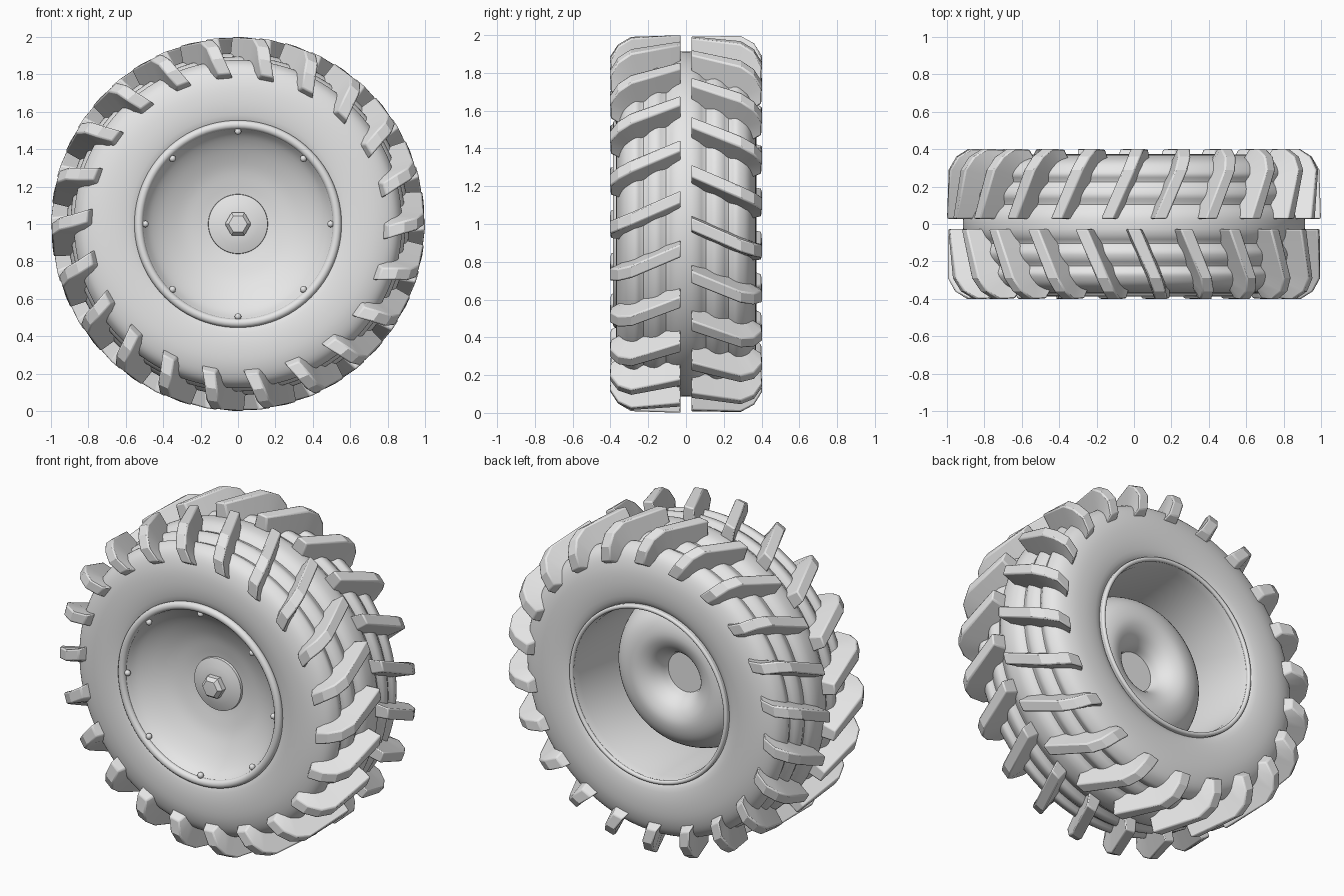
import bpy, bmesh, math

if "Cube" in bpy.data.objects:
    bpy.data.objects.remove(bpy.data.objects["Cube"])

grey = bpy.data.materials.new("plain_grey")
grey.diffuse_color = (0.8, 0.8, 0.8, 1)
grey.use_nodes = True
grey.node_tree.nodes["Principled BSDF"].inputs["Base Color"].default_value = grey.diffuse_color


def finish(bm, name, angle=35):
    """Turn a bmesh into a finished object, smooth with sharp creases."""
    bmesh.ops.recalc_face_normals(bm, faces=bm.faces)
    me = bpy.data.meshes.new(name)
    bm.to_mesh(me)
    bm.free()
    me.materials.append(grey)
    for p in me.polygons:
        p.use_smooth = True
    me.set_sharp_from_angle(angle=math.radians(angle))
    ob = bpy.data.objects.new(name, me)
    bpy.context.collection.objects.link(ob)
    return ob


def polar(r, a, y):
    return (r * math.cos(a), y, 1 + r * math.sin(a))


def curve(pts, steps=4):
    """Catmull-Rom smoothing of an open profile."""
    p = [pts[0]] + list(pts) + [pts[-1]]
    out = []
    for i in range(1, len(p) - 2):
        for s in range(steps):
            t = s / steps
            out.append(tuple(0.5 * (2 * b + (c - a) * t + (2 * a - 5 * b + 4 * c - d) * t * t
                                    + (3 * b - a - 3 * c + d) * t ** 3)
                             for a, b, c, d in zip(p[i - 1], p[i], p[i + 1], p[i + 2])))
    return out + [tuple(pts[-1])]


def lathe(name, profile, closed=False, segs=96, angle=35):
    """Spin an (r, y) profile round the wheel axle."""
    bm = bmesh.new()
    rings = []
    for r, y in profile:
        if r < 1e-5:
            rings.append([bm.verts.new((0, y, 1))] * segs)
        else:
            rings.append([bm.verts.new(polar(r, 2 * math.pi * k / segs, y)) for k in range(segs)])
    pairs = list(zip(rings, rings[1:])) + ([(rings[-1], rings[0])] if closed else [])
    for a, b in pairs:
        for k in range(segs):
            n = (k + 1) % segs
            f = list(dict.fromkeys((a[k], a[n], b[n], b[k])))
            if len(f) > 2:
                bm.faces.new(f)
    return finish(bm, name, angle)


def ring(name, major, minor, y):
    circle = [(major + minor * math.cos(t * math.pi / 6), y + minor * math.sin(t * math.pi / 6))
              for t in range(12)]
    return lathe(name, circle, closed=True, angle=60)


# Tyre carcass: rounded sidewalls and a ribbed tread
half = [(0.525, 0.335), (0.56, 0.358), (0.64, 0.37), (0.73, 0.367), (0.80, 0.35), (0.845, 0.325),
        (0.87, 0.29), (0.877, 0.26), (0.862, 0.225), (0.885, 0.19), (0.895, 0.15),
        (0.878, 0.105), (0.90, 0.07), (0.913, 0.03)]
full = half + [(r, -y) for r, y in reversed(half)]
lathe("tyre", curve(full, 3), closed=True, segs=128)

# Tread lugs: (y, top radius, base y, base radius, sweep in degrees)
LUG = [(0.028, 1.0, 0.028, 0.88, 0), (0.29, 0.995, 0.25, 0.85, 6.6), (0.36, 0.957, 0.30, 0.83, 8.2),
       (0.402, 0.89, 0.33, 0.81, 9.3), (0.398, 0.805, 0.345, 0.775, 11.2)]
COUNT = 22


def lugs(name, side, start):
    bm = bmesh.new()
    for k in range(COUNT):
        a0 = math.radians(start + 360 * k / COUNT)
        rows = []
        for y, r, yb, rb, sweep in LUG:
            a = a0 - math.radians(sweep)
            wt, wb = 0.034 / r, 0.046 / rb
            rows.append([bm.verts.new(polar(*c)) for c in
                         ((rb, a - wb, side * yb), (r, a - wt, side * y),
                          (r, a + wt, side * y), (rb, a + wb, side * yb))])
        for p, q in zip(rows, rows[1:]):
            for i in range(4):
                j = (i + 1) % 4
                bm.faces.new((p[i], p[j], q[j], q[i]))
        bm.faces.new(rows[0])
        bm.faces.new(rows[-1])
    ob = finish(bm, name, 20)
    bev = ob.modifiers.new("soft_edges", "BEVEL")
    bev.width = 0.008
    bev.segments = 2
    bev.limit_method = "ANGLE"
    bev.angle_limit = math.radians(40)


lugs("front_lugs", -1, 90)
lugs("rear_lugs", 1, 90 + 180 / COUNT)

# Rim: barrel and rolled lips
lathe("rim_barrel", [(0.51, -0.36), (0.503, -0.32), (0.503, 0.31), (0.518, 0.362),
                     (0.535, 0.362), (0.535, -0.36)], closed=True)
ring("front_rim_lip", 0.53, 0.024, -0.363)
ring("rear_rim_lip", 0.523, 0.013, 0.36)

# Wheel disc: concave front face, bulging ring-shaped back with a hub hole
lathe("front_dish", curve([(0.508, -0.36), (0.47, -0.312), (0.40, -0.262), (0.30, -0.215),
                           (0.20, -0.19), (0.14, -0.18)]))
lathe("rear_dish", curve([(0.503, -0.30), (0.485, -0.12), (0.44, 0.02), (0.37, 0.105), (0.27, 0.135),
                          (0.19, 0.11), (0.14, 0.055), (0.12, 0.0)]) + [(0, 0.0)])

# Hub cap and hexagonal nut
lathe("hub_cap", [(0.16, -0.18), (0.158, -0.198), (0.11, -0.213), (0.06, -0.22), (0, -0.22)])
lathe("hub_nut", [(0.07, -0.205), (0.07, -0.25), (0.05, -0.272), (0, -0.275)], segs=6, angle=15)

# Eight round bolt heads
bm = bmesh.new()
for k in range(8):
    made = bmesh.ops.create_uvsphere(bm, u_segments=12, v_segments=8, radius=0.018)
    bmesh.ops.translate(bm, verts=made["verts"], vec=polar(0.495, k * math.pi / 4, -0.362))
finish(bm, "rim_bolts", 60)
